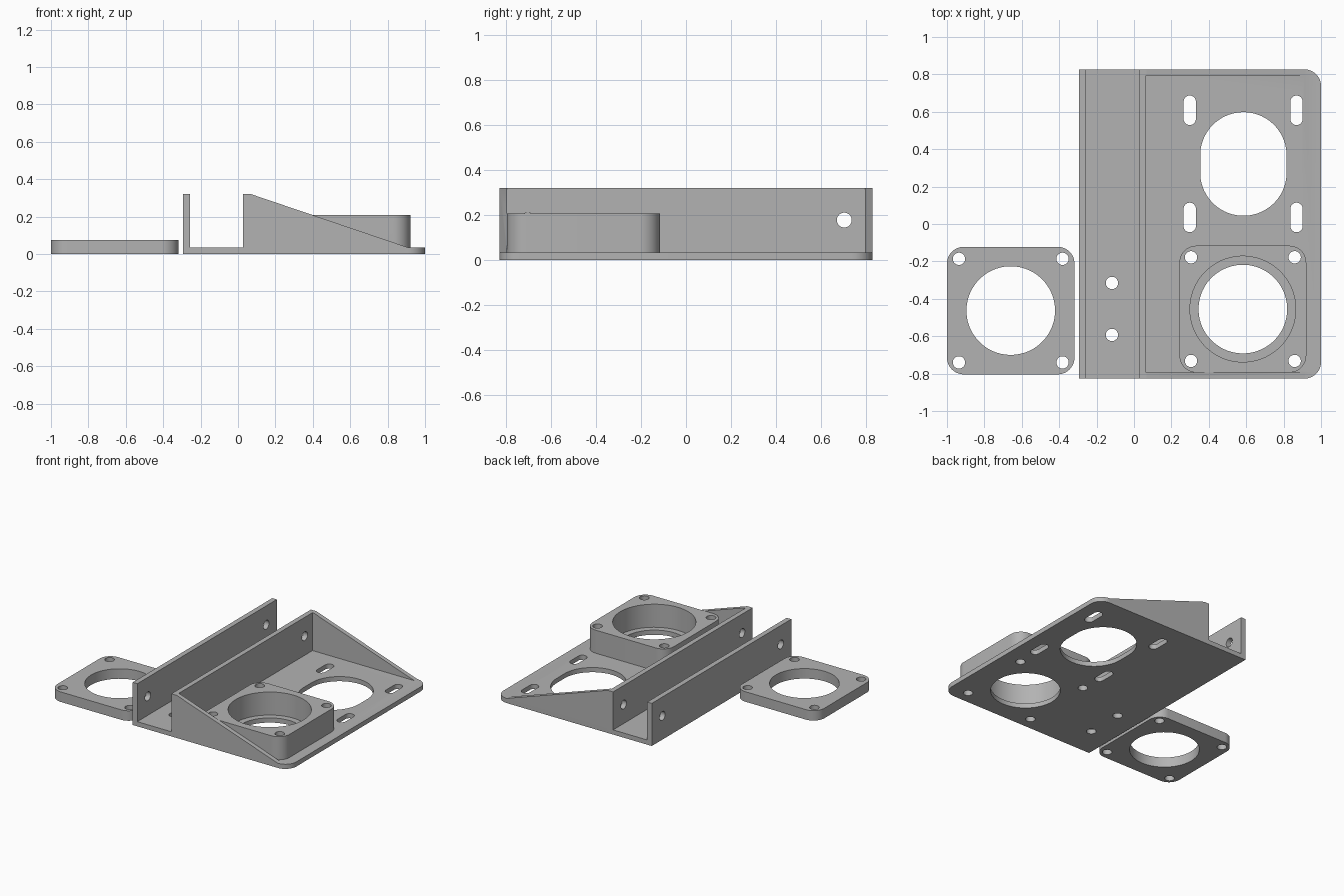
import bpy, bmesh, math
from mathutils import Matrix, Vector

if "Cube" in bpy.data.objects:
    bpy.data.objects.remove(bpy.data.objects["Cube"])

grey = bpy.data.materials.new("plain_grey")
grey.use_nodes = True
GREY = (0.45, 0.45, 0.45, 1)
grey.diffuse_color = GREY
grey.node_tree.nodes["Principled BSDF"].inputs["Base Color"].default_value = GREY

FLOOR, WALL_TOP, HALF_Y = 0.035, 0.32, 0.827
HOLE = 0.033
MOTOR = (0.582, -0.455)
SPACER = (-0.659, -0.463)


def prism(name, outline, sweep, round_edges=None, radius=0.09):
    """Extrude a 3D outline along sweep, optionally rounding chosen upright edges."""
    bm = bmesh.new()
    face = bm.faces.new([bm.verts.new(p) for p in outline])
    new = bmesh.ops.extrude_face_region(bm, geom=[face])["geom"]
    bmesh.ops.translate(bm, vec=sweep, verts=[v for v in new if isinstance(v, bmesh.types.BMVert)])
    if round_edges:
        edges = [e for e in bm.edges
                 if abs((e.verts[0].co - e.verts[1].co).normalized().z) > 0.99 and round_edges(e.verts[0].co)]
        bmesh.ops.bevel(bm, geom=edges, offset=radius, segments=12, profile=0.5, affect='EDGES')
    bmesh.ops.recalc_face_normals(bm, faces=bm.faces)
    mesh = bpy.data.meshes.new(name)
    bm.to_mesh(mesh)
    bm.free()
    mesh.materials.append(grey)
    ob = bpy.data.objects.new(name, mesh)
    bpy.context.collection.objects.link(ob)
    return ob


def slot(x, y, r, half=0, z0=-0.1, z1=0.5, segs=64):
    """Upright round cutter, stretched along y by half each way."""
    pts = []
    for i in range(segs):
        a = 2 * math.pi * (i + 0.5) / segs
        pts.append((x + r * math.cos(a), y + r * math.sin(a) + math.copysign(half, math.sin(a)), z0))
    return prism("cutter", pts, (0, 0, z1 - z0))


def combine(target, other, operation):
    other.hide_render = True
    mod = target.modifiers.new("join", 'BOOLEAN')
    mod.operation, mod.solver, mod.object = operation, 'EXACT', other
    bpy.context.view_layer.objects.active = target
    bpy.ops.object.modifier_apply(modifier=mod.name)
    bpy.data.objects.remove(other)


def square_pad(name, centre, half, z0, z1):
    x, y = centre
    pts = [(x + sx * half, y + sy * half, z0) for sx, sy in ((-1, -1), (1, -1), (1, 1), (-1, 1))]
    return prism(name, pts, (0, 0, z1 - z0), lambda co: True)


def drill_corners(ob, centre, spacing=0.277):
    for sx in (-1, 1):
        for sy in (-1, 1):
            combine(ob, slot(centre[0] + sx * spacing, centre[1] + sy * spacing, HOLE, segs=32), 'DIFFERENCE')


# Base plate with the two upright channel walls, as one swept profile
profile = [(-0.295, 0), (1, 0), (1, FLOOR), (0.063, FLOOR), (0.063, WALL_TOP), (0.026, WALL_TOP),
           (0.026, FLOOR), (-0.257, FLOOR), (-0.257, WALL_TOP), (-0.295, WALL_TOP)]
bracket = prism("mounting_bracket", [(x, -HALF_Y, z) for x, z in profile], (0, 2 * HALF_Y, 0),
                lambda co: co.x > 0.99)

# Cross holes through both walls
for y in (-0.702, 0.702):
    cutter = slot(0, 0, HOLE, z0=-0.4, z1=0.2, segs=32)
    cutter.data.transform(Matrix.Translation((0, y, 0.178)) @ Matrix.Rotation(math.pi / 2, 4, 'Y'))
    # the turned cutter spans both walls along x
    cutter.data.transform(Matrix.Translation((0.1, 0, 0)))
    combine(bracket, cutter, 'DIFFERENCE')

# Sloping side gussets
slope = [(0.045, 0.015), (0.91, 0.015), (0.91, FLOOR), (0.07, WALL_TOP), (0.045, WALL_TOP)]
for y in (-HALF_Y, HALF_Y - 0.033):
    combine(bracket, prism("gusset", [(x, y, z) for x, z in slope], (0, 0.033, 0)), 'UNION')

# Raised housing with stepped bore and corner screws
combine(bracket, square_pad("housing", MOTOR, 0.339, 0.015, 0.208), 'UNION')
combine(bracket, slot(*MOTOR, 0.283, z0=FLOOR), 'DIFFERENCE')
combine(bracket, slot(*MOTOR, 0.237), 'DIFFERENCE')
drill_corners(bracket, MOTOR)

# Adjustable opening with four slots
combine(bracket, slot(0.585, 0.321, 0.231, 0.046), 'DIFFERENCE')
for x in (0.298, 0.869):
    for y in (0.035, 0.608):
        combine(bracket, slot(x, y, HOLE, 0.046, segs=32), 'DIFFERENCE')

# Channel floor holes
for y in (-0.315, -0.593):
    combine(bracket, slot(-0.118, y, HOLE, segs=32), 'DIFFERENCE')

# Loose square spacer plate
spacer = square_pad("spacer_plate", SPACER, 0.341, 0, 0.075)
combine(spacer, slot(*SPACER, 0.237), 'DIFFERENCE')
drill_corners(spacer, SPACER)

# Smooth curves, crisp edges
for ob in (bracket, spacer):
    bpy.ops.object.select_all(action='DESELECT')
    ob.select_set(True)
    bpy.context.view_layer.objects.active = ob
    bpy.ops.object.shade_smooth_by_angle(angle=math.radians(30))
